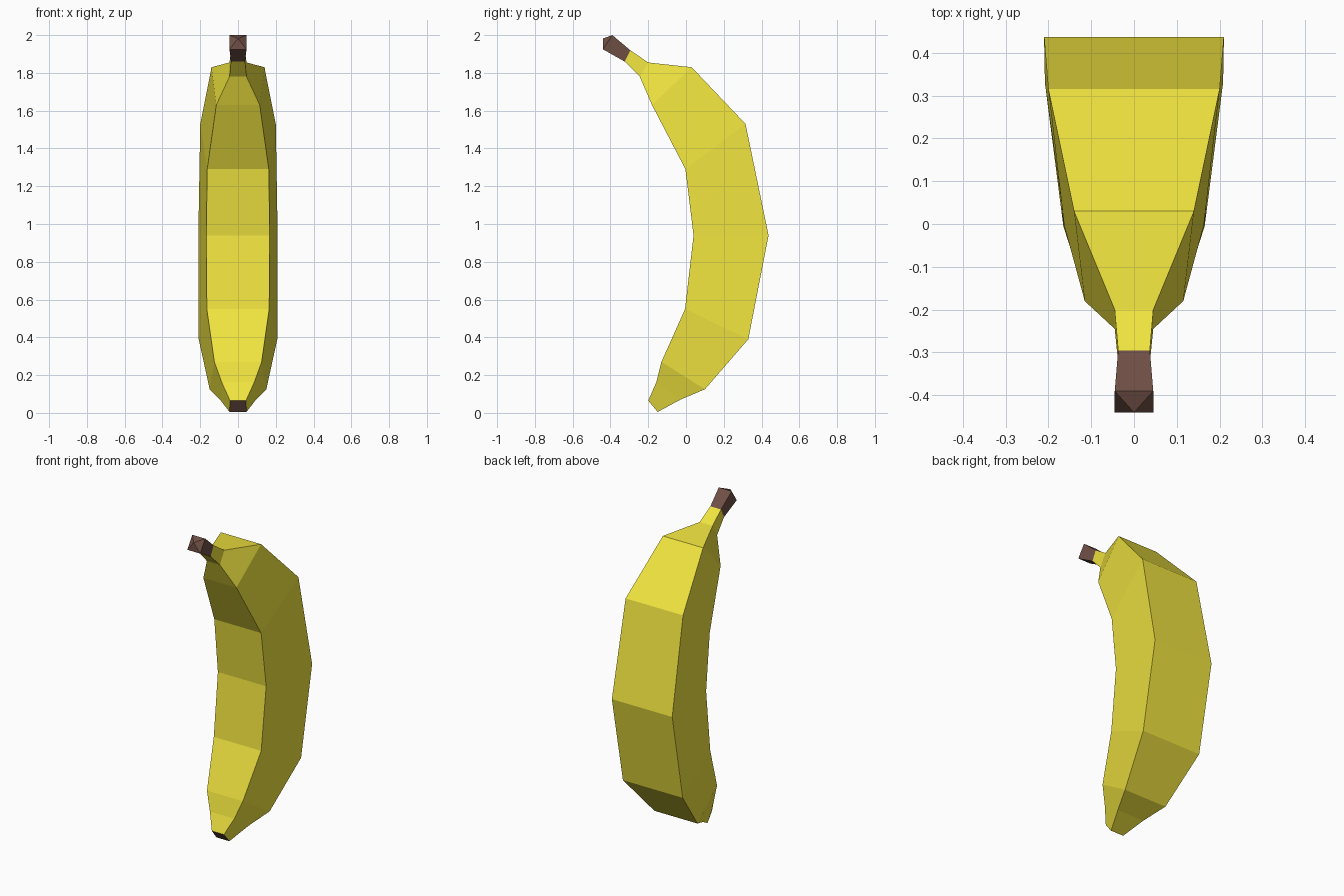
import bpy, bmesh

if "Cube" in bpy.data.objects:
    bpy.data.objects.remove(bpy.data.objects["Cube"])


def material(name, color):
    m = bpy.data.materials.new(name)
    m.diffuse_color = (*color, 1)
    m.use_nodes = True
    m.node_tree.nodes["Principled BSDF"].inputs["Base Color"].default_value = m.diffuse_color
    return m


def loft(name, rings, mat, apex=None):
    """Skin four-sided rings: (inner y, z, half width, outer y, z, half width)."""
    bm = bmesh.new()
    loops = []
    for iy, iz, iw, oy, oz, ow in rings:
        corners = [(-iw, iy, iz), (iw, iy, iz), (ow, oy, oz), (-ow, oy, oz)]
        loops.append([bm.verts.new(c) for c in corners])
    for a, b in zip(loops, loops[1:]):
        for i in range(4):
            j = (i + 1) % 4
            bm.faces.new((a[i], a[j], b[j], b[i]))
    if apex:
        tip = bm.verts.new(apex)
        for i in range(4):
            bm.faces.new((loops[-1][i], loops[-1][(i + 1) % 4], tip))
    bmesh.ops.recalc_face_normals(bm, faces=bm.faces)
    me = bpy.data.meshes.new(name)
    bm.to_mesh(me)
    bm.free()
    me.materials.append(mat)
    ob = bpy.data.objects.new(name, me)
    bpy.context.collection.objects.link(ob)
    return ob


yellow = material("peel_yellow", (0.87, 0.77, 0.05))
brown = material("stem_brown", (0.16, 0.08, 0.06))

# Curved peel, blossom end to neck
bottom = (-0.20, 0.065, 0.042, -0.15, 0.005, 0.045)
neck = (-0.325, 1.86, 0.037, -0.295, 1.92, 0.037)
loft("banana_peel", [
    bottom,
    (-0.158, 0.16, 0.085, -0.03, 0.07, 0.095),
    (-0.13, 0.27, 0.125, 0.10, 0.125, 0.15),
    (-0.005, 0.55, 0.165, 0.33, 0.39, 0.208),
    (0.04, 0.94, 0.168, 0.437, 0.94, 0.21),
    (-0.003, 1.29, 0.163, 0.315, 1.53, 0.20),
    (-0.18, 1.63, 0.115, 0.03, 1.83, 0.14),
    (-0.245, 1.78, 0.045, -0.20, 1.855, 0.045),
    neck,
], yellow)

# Stem with a slightly pointed end
loft("stem", [neck, (-0.44, 1.925, 0.045, -0.39, 2.0, 0.045)], brown,
     apex=(0, -0.44, 1.982))

# Dark blossom end cap
loft("blossom_end", [bottom], brown, apex=(0, -0.175, 0.035))
cap = bpy.data.objects["blossom_end"].data
cap.flip_normals() if cap.polygons[0].normal.z > 0 else None
for ob in bpy.data.objects:
    ob.data.shade_flat()
